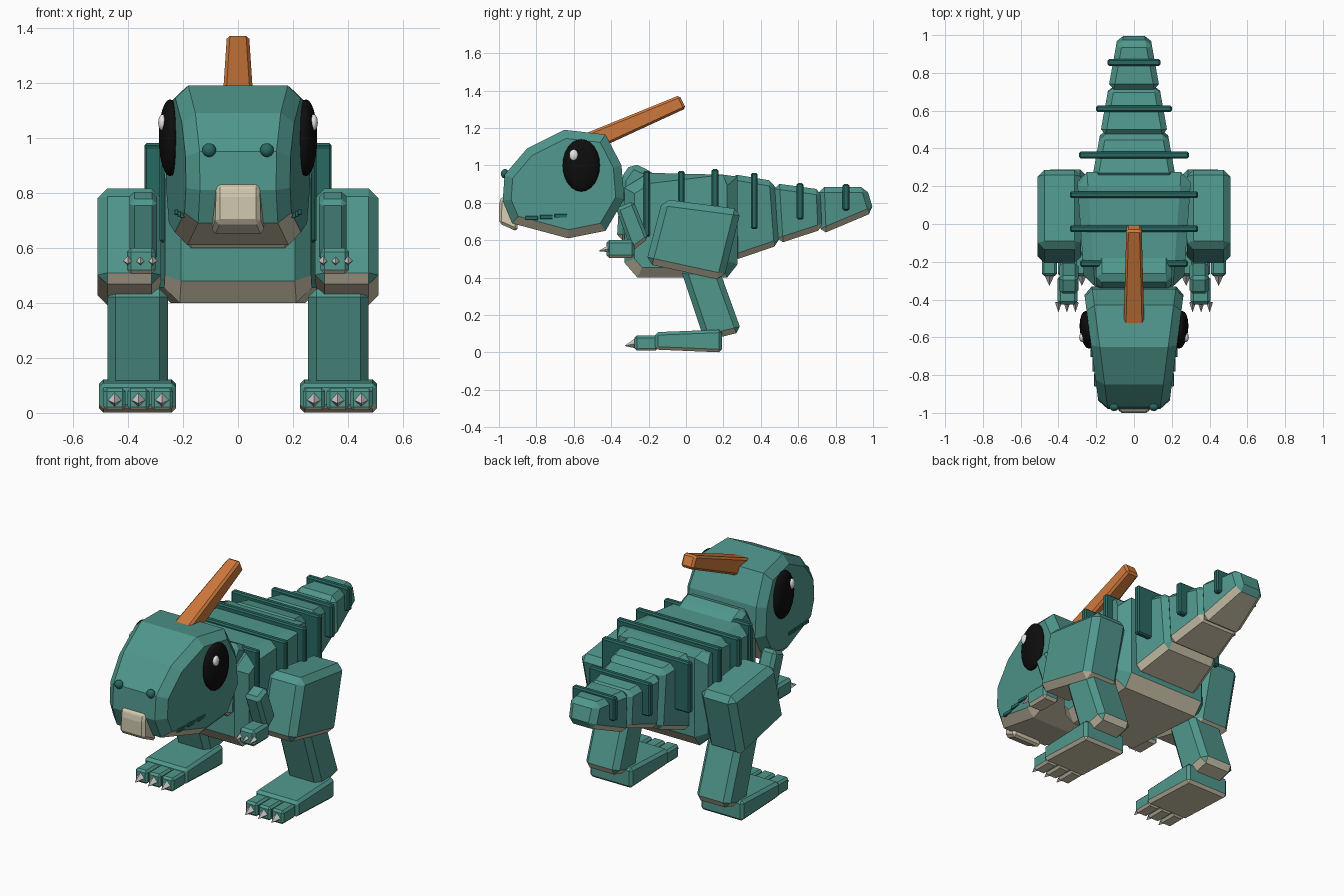
import bpy, bmesh, math
from mathutils import Matrix

cube = bpy.data.objects.get("Cube")
if cube:
    bpy.data.objects.remove(cube, do_unlink=True)


def material(name, r, g, b):
    m = bpy.data.materials.new(name)
    m.use_nodes = True
    m.diffuse_color = (r, g, b, 1)
    m.node_tree.nodes["Principled BSDF"].inputs["Base Color"].default_value = (r, g, b, 1)
    return m


teal = material("teal skin", 0.08, 0.31, 0.265)
dark = material("dark teal", 0.022, 0.14, 0.12)
cream = material("cream belly", 0.64, 0.58, 0.43)
orange = material("orange crest", 0.62, 0.19, 0.045)
black = material("eye black", 0.004, 0.004, 0.004)
white = material("eye shine", 0.85, 0.85, 0.85)
grey = material("claw grey", 0.58, 0.57, 0.56)


def finish(name, bm, mats, smooth=False):
    """Turn a bmesh into an object; a second material goes on undersides."""
    bmesh.ops.recalc_face_normals(bm, faces=bm.faces[:])
    bm.normal_update()
    for f in bm.faces:
        f.smooth = smooth
        if len(mats) > 1 and f.normal.z < -0.45:
            f.material_index = 1
    mesh = bpy.data.meshes.new(name)
    bm.to_mesh(mesh)
    bm.free()
    for m in mats:
        mesh.materials.append(m)
    ob = bpy.data.objects.new(name, mesh)
    bpy.context.collection.objects.link(ob)
    return ob


def prism(name, profile, half, x=0, bevel=0.03, mats=(teal, cream), rim_only=False):
    """Side profile (y, z) spread to +-half(y, z) around x, with chamfered edges."""
    bm = bmesh.new()
    width = half if callable(half) else lambda y, z: half
    caps = []
    for s in (1, -1):
        caps.append([bm.verts.new((x + s * width(y, z), y, z)) for y, z in profile])
        bm.faces.new(caps[-1])
    n = len(profile)
    for i in range(n):
        j = (i + 1) % n
        bm.faces.new((caps[0][i], caps[0][j], caps[1][j], caps[1][i]))
    cross = [e for e in bm.edges if (e.verts[0] in caps[0]) != (e.verts[1] in caps[0])]
    edges = [e for e in bm.edges if not (rim_only and e in cross)]
    bmesh.ops.bevel(bm, geom=edges, offset=bevel, segments=1, affect='EDGES',
                    clamp_overlap=True)
    return finish(name, bm, mats)


def box(name, x, y, z, half, **kw):
    """Box from y and z ranges."""
    return prism(name, [(y[0], z[0]), (y[0], z[1]), (y[1], z[1]), (y[1], z[0])], half, x, **kw)


def ball(name, loc, size, mat, turn=0):
    bm = bmesh.new()
    mx = Matrix.Translation(loc) @ Matrix.Rotation(turn, 4, 'Z') @ Matrix.Diagonal((*size, 1))
    bmesh.ops.create_uvsphere(bm, u_segments=20, v_segments=12, radius=1, matrix=mx)
    return finish(name, bm, [mat], True)


def claw(name, x, y, z, r, length):
    """Four-sided spike pointing forward and slightly down."""
    bm = bmesh.new()
    mx = (Matrix.Translation((x, y, z)) @ Matrix.Rotation(math.radians(102), 4, 'X')
          @ Matrix.Translation((0, 0, length / 2)))
    bmesh.ops.create_cone(bm, cap_ends=True, segments=4, radius1=r, radius2=0,
                          depth=length, matrix=mx)
    return finish(name, bm, [grey])


def head_half(y, z):
    return 0.255 - 0.13 * (-0.43 - y)


# Head, beak and crest
prism("head", [(-0.65, 1.19), (-0.43, 1.165), (-0.345, 1.0), (-0.33, 0.82), (-0.43, 0.65),
               (-0.63, 0.61), (-0.93, 0.69), (-0.98, 0.81), (-0.97, 0.95), (-0.85, 1.09)],
      head_half, bevel=0.045, rim_only=True)
prism("beak", [(-0.9, 0.84), (-0.985, 0.835), (-1.0, 0.8), (-1.0, 0.69), (-0.9, 0.645)],
      lambda y, z: 0.08 + 0.25 * max(0, y + 0.98) * (z < 0.7), bevel=0.015, mats=[cream])
prism("crest_horn", [(-0.65, 1.125), (-0.035, 1.375), (0.0, 1.305), (-0.5, 1.075)],
      lambda y, z: 0.04 - 0.027 * y, bevel=0.012, mats=[orange])

# Neck and torso
prism("neck", [(-0.37, 0.6), (-0.35, 0.93), (-0.29, 1.015), (-0.19, 0.97), (-0.1, 0.9),
               (-0.1, 0.6)], 0.2, bevel=0.03)
prism("torso", [(-0.33, 0.48), (-0.26, 0.4), (0.22, 0.4), (0.275, 0.47), (0.275, 0.94),
                (0.2, 0.95), (-0.2, 0.96), (-0.33, 0.88)],
      lambda y, z: 0.285 + 0.07 * y, bevel=0.055, rim_only=True)


# Tail segments
def tail_half(y, z):
    return 0.33 - 0.26 * y + 0.015


tail = [[(0.24, 0.955), (0.475, 0.915), (0.5, 0.575), (0.25, 0.49)],
        [(0.47, 0.905), (0.725, 0.87), (0.735, 0.66), (0.49, 0.58)],
        [(0.71, 0.885), (0.965, 0.885), (1.005, 0.75), (0.72, 0.63)]]
for i, profile in enumerate(tail):
    prism(f"tail_segment_{i + 1}", profile, lambda y, z: tail_half(y, z) - 0.06 + 0.08 * (y - 0.25),
          bevel=0.03)

# Ridge bands across the back
for i, (y, half, low, top) in enumerate([(-0.21, 0.285, 0.62, 0.97), (-0.025, 0.34, 0.6, 0.97),
                                         (0.155, 0.34, 0.6, 0.98), (0.365, 0.29, 0.66, 0.96),
                                         (0.61, 0.2, 0.71, 0.905), (0.855, 0.14, 0.76, 0.9)]):
    box(f"back_ridge_{i + 1}", 0, (y - 0.018, y + 0.018), (low, top), half,
        bevel=0.008, mats=[dark])

for side, s in (("left", 1), ("right", -1)):
    # Face details
    ball(f"{side}_eye", (s * 0.247, -0.56, 1.0), (0.04, 0.1, 0.14), black, -s * 0.1)
    ball(f"{side}_eye_shine", (s * 0.275, -0.6, 1.055), (0.015, 0.024, 0.03), white)
    ball(f"{side}_nostril", (s * 0.105, -0.968, 0.955), (0.025, 0.022, 0.025), dark)
    for i in range(3):
        y = -0.825 + 0.078 * i
        box(f"{side}_mouth_line_{i + 1}", s * (head_half(y, 0) - 0.001), (y - 0.034, y + 0.034),
            (0.708 + 0.006 * i, 0.728 + 0.006 * i), 0.008, bevel=0.002, mats=[dark])

    # Arm and hand
    prism(f"{side}_upper_arm", [(-0.375, 0.77), (-0.28, 0.81), (-0.2, 0.61), (-0.29, 0.54)],
          0.05, s * 0.345, 0.018)
    box(f"{side}_hand", s * 0.352, (-0.425, -0.275), (0.505, 0.6), 0.052, bevel=0.015)
    for i in (-1, 0, 1):
        claw(f"{side}_hand_claw_{i + 2}", s * 0.355 + i * 0.045, -0.415, 0.553, 0.018, 0.055)

    # Leg
    prism(f"{side}_thigh", [(-0.125, 0.82), (0.295, 0.765), (0.2, 0.385), (-0.215, 0.475)],
          0.115, s * 0.395, 0.035)
    prism(f"{side}_shin", [(-0.03, 0.45), (0.175, 0.45), (0.298, 0.11), (0.1, 0.06)],
          0.11, s * 0.365, 0.03)

    # Foot with toes
    prism(f"{side}_foot", [(-0.165, 0.015), (-0.165, 0.108), (0.192, 0.122), (0.192, 0)],
          0.14, s * 0.365, 0.016)
    for i in (-1, 0, 1):
        x = s * 0.362 + i * 0.086
        box(f"{side}_toe_{i + 2}", x, (-0.275, -0.15), (0.01, 0.09), 0.04, bevel=0.012)
        claw(f"{side}_toe_claw_{i + 2}", x, -0.265, 0.048, 0.029, 0.065)
